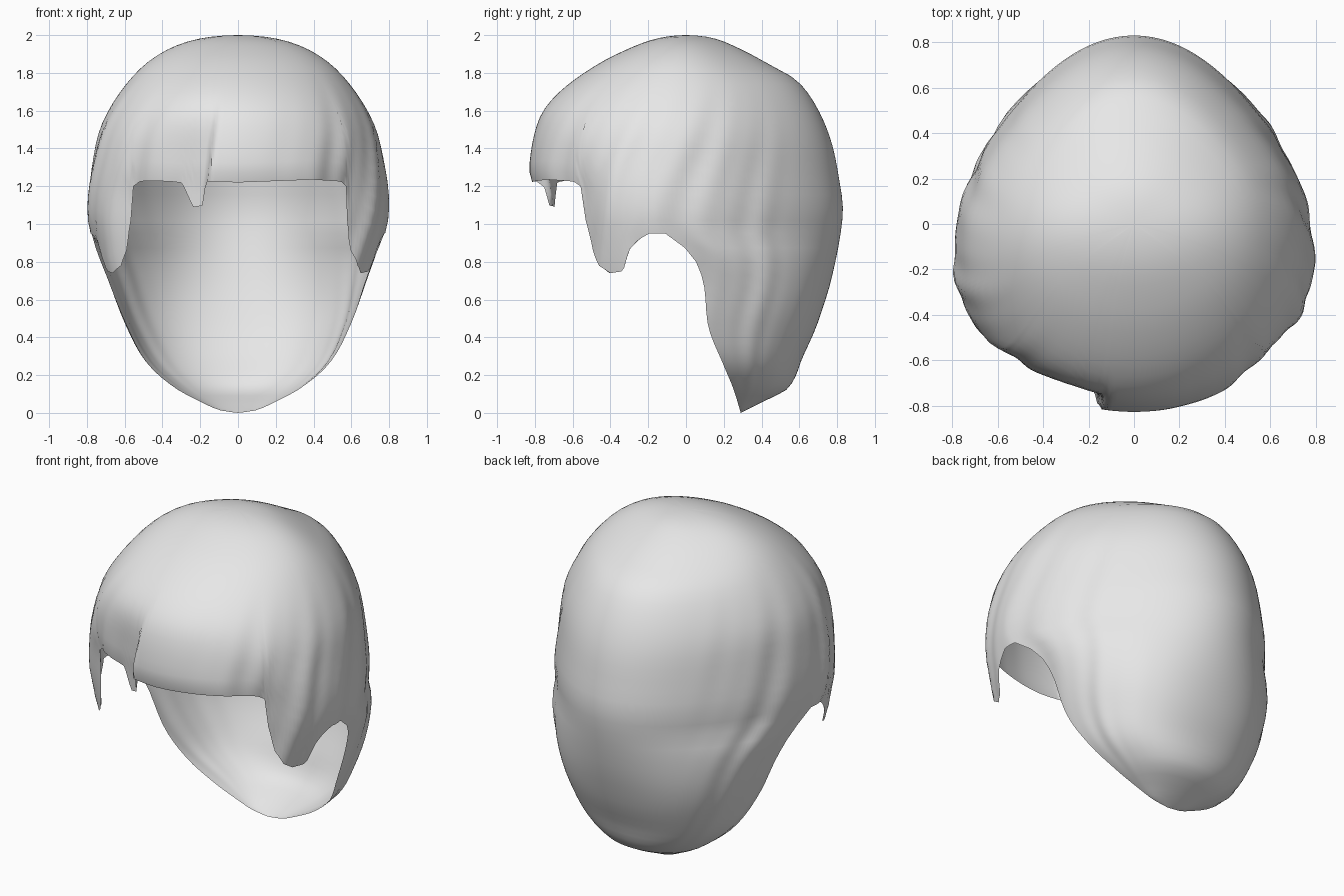
import bpy
import bmesh
from math import sin, cos, pi, radians, sqrt, exp

cube = bpy.data.objects.get("Cube")
if cube:
    bpy.data.objects.remove(cube, do_unlink=True)


def depth(z):
    return sqrt(max(2 - z, 0))


def profile(points):
    """Smooth function of height through (height, value) points from the crown down."""
    keys = [depth(p[0]) for p in points]
    vals = [p[1] for p in points]
    last = len(keys) - 1

    def slope(i):
        low, high = max(i - 1, 0), min(i + 1, last)
        return (vals[high] - vals[low]) / (keys[high] - keys[low])

    def evaluate(z):
        key = min(max(depth(z), keys[0]), keys[last])
        i = 0
        while i < last - 1 and key > keys[i + 1]:
            i += 1
        span = keys[i + 1] - keys[i]
        t = (key - keys[i]) / span
        a, b = vals[i], vals[i + 1]
        ta, tb = slope(i) * span, slope(i + 1) * span
        return (a + ta * t + (3 * (b - a) - 2 * ta - tb) * t ** 2
                + (2 * (a - b) + ta + tb) * t ** 3)

    return evaluate


def linear(points):
    """Return a straight-segment interpolating function."""
    def evaluate(key):
        for (k0, v0), (k1, v1) in zip(points, points[1:]):
            if key <= k1:
                return v0 + (v1 - v0) * (key - k0) / (k1 - k0)
        return points[-1][1]
    return evaluate


def smoothstep(low, high, value):
    t = min(max((value - low) / (high - low), 0), 1)
    return t * t * (3 - 2 * t)


# Profiles of the hair by height, from crown to nape
half_width = profile([(2, 0), (1.98, .21), (1.92, .38), (1.8, .54), (1.53, .72),
                      (1.3, .775), (1.1, .795), (.95, .775), (.7, .68), (.45, .585),
                      (.26, .48), (.13, .33), (.04, .16), (.01, .08), (0, 0)])
back_line = profile([(2, 0), (1.985, .14), (1.935, .27), (1.845, .44), (1.765, .58),
                     (1.64, .68), (1.45, .765), (1.24, .81), (1.05, .83), (.73, .775),
                     (.47, .695), (.3, .62), (.13, .54), (.06, .41), (0, .29)])
front_line = profile([(2, 0), (1.985, -.14), (1.93, -.3), (1.85, -.46), (1.68, -.69),
                      (1.55, -.78), (1.3, -.83), (1.2, -.81), (.7, -.77)])
middle_line = profile([(2, 0), (1.8, -.06), (1.5, -.105), (1.2, -.15), (1.05, -.14),
                       (.95, -.11), (.85, .02), (.7, .09), (.45, .12), (.25, .2),
                       (.13, .25), (0, .29)])

# Lower edge of the front: ear arch, side lock, then fringe, by angle from the side
EAR = .95
front_edge = linear([(0, EAR), (6, .95), (10, .92), (14, .86), (17, .75), (24, .74),
                     (30, .78), (34.5, .86), (39, 1.02), (40.5, 1.2), (44, 1.225),
                     (60, 1.235), (90, 1.22)])
fringe_lock = linear([(103, 0), (105, -.13), (109.5, -.14), (115, -.015), (130, 0)])


def strands(angle, z):
    """Soft slanted clumps, strongest on the sides."""
    sway = angle + radians(22) * (z - 1)
    fade = 1 - smoothstep(1.25, 1.85, z)
    side = exp(-((abs(cos(angle)) - .8) / .35) ** 2)
    return .009 * fade * side * (sin(17 * sway) + .5 * sin(29 * sway + 1))


def front_point(angle, z):
    from_side = min(angle, pi - angle)
    blend = smoothstep(0, radians(14), from_side)
    mid = middle_line(z) * (1 - blend) + middle_line(max(z, 1.2)) * blend
    width = half_width(z) + .025 * blend * smoothstep(0, 1, (EAR - z) * 5)
    # Parting step where the right part of the fringe tucks under
    degrees = angle * 180 / pi
    seam = 104 - 10 * (z - 1.2)
    tuck = smoothstep(seam - 2.5, seam + 1, degrees) * (1 - smoothstep(seam + 8, 148, degrees))
    tuck *= .11 * (1 - smoothstep(1.25, 1.72, z))
    # Temples curl inward at the fringe corners
    curl = exp(-((from_side - radians(42)) / radians(11)) ** 2)
    curl *= .06 * (1 - smoothstep(1.1, 1.5, z))
    scale = 1 + strands(angle, z) - tuck - curl
    return (width * cos(angle) * scale,
            mid + (front_line(z) - mid) * sin(angle) * scale, z)


def back_point(angle, z):
    mid = middle_line(z)
    ripple = strands(-angle, z) * (1 - smoothstep(.2, .9, sin(angle)))
    # Corners are pinched up high and fuller towards the nape
    corner = (.04 - .095 * smoothstep(.45, 1, z)) * sin(2 * angle) ** 2
    scale = 1 + (ripple + corner) * smoothstep(0, .3, z)
    return (half_width(z) * cos(angle) * scale,
            mid + (back_line(z) - mid) * sin(angle) * scale, z)


def add_patch(bm, columns, flip):
    """Skin neighbouring columns of points."""
    grid = [[bm.verts.new(p) for p in column] for column in columns]
    for left, right in zip(grid, grid[1:]):
        for i in range(len(left) - 1):
            quad = [left[i], left[i + 1], right[i + 1], right[i]]
            bm.faces.new(quad[::-1] if flip else quad)


ROWS, LOWER_ROWS, COLUMNS = 24, 22, 120


def heights(end):
    return [2 - (2 - end) * (1 - cos(pi / 2 * i / ROWS)) for i in range(ROWS + 1)]


nape_heights = [EAR * (1 - i / LOWER_ROWS) ** 1.8 for i in range(1, LOWER_ROWS + 1)]
front_columns, back_columns = [], []
for c in range(COLUMNS + 1):
    angle = pi * c / COLUMNS
    degrees = 180 * c / COLUMNS
    end = front_edge(min(degrees, 180 - degrees))
    if degrees > 103:
        end += fringe_lock(degrees)
    front_columns.append([front_point(angle, z) for z in heights(end)])
    back_columns.append([back_point(angle, z) for z in heights(EAR) + nape_heights])

# Hair shell: front and back halves welded along the sides
bm = bmesh.new()
add_patch(bm, front_columns, True)
add_patch(bm, back_columns, False)
bmesh.ops.remove_doubles(bm, verts=bm.verts, dist=.0005)
bmesh.ops.recalc_face_normals(bm, faces=bm.faces)
top = max(bm.faces, key=lambda f: f.calc_center_median().z)
if top.normal.z < 0:
    bmesh.ops.reverse_faces(bm, faces=bm.faces)
mesh = bpy.data.meshes.new("hair_shell")
bm.to_mesh(mesh)
bm.free()
hair = bpy.data.objects.new("hair_shell", mesh)
bpy.context.collection.objects.link(hair)

# Light grey hair colour
GREY = (.8, .8, .8, 1)
grey = bpy.data.materials.new("light_grey")
grey.use_nodes = True
grey.diffuse_color = GREY
grey.node_tree.nodes["Principled BSDF"].inputs["Base Color"].default_value = GREY
mesh.materials.append(grey)

bpy.ops.object.select_all(action="DESELECT")
hair.select_set(True)
bpy.context.view_layer.objects.active = hair
bpy.ops.object.shade_smooth_by_angle(angle=radians(50))
